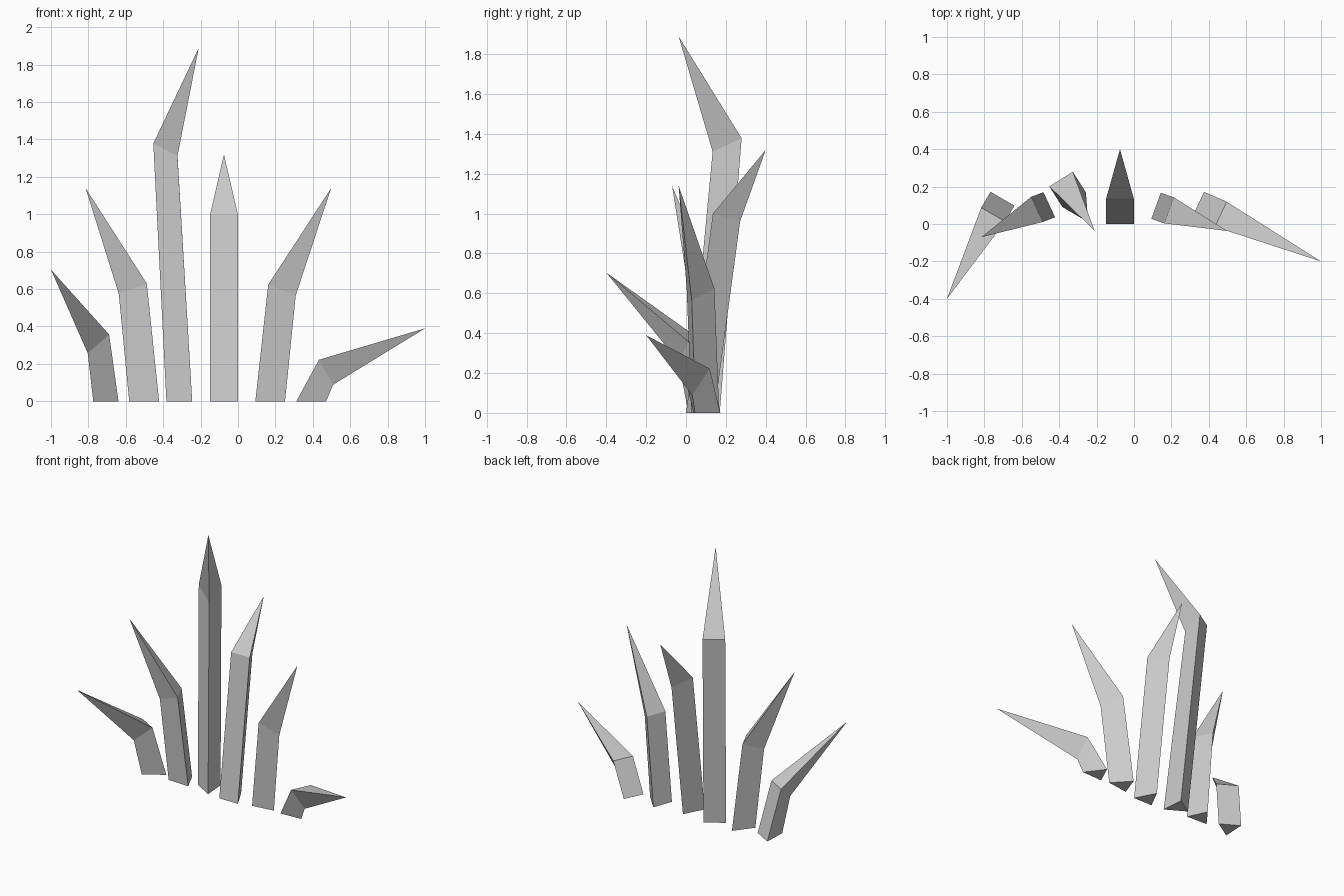
import bpy
from math import radians, sin, cos
from mathutils import Vector

if "Cube" in bpy.data.objects:
    bpy.data.objects.remove(bpy.data.objects["Cube"])

HALF_EDGE = 0.074   # half width of the triangular section's flat side
DEPTH = 0.142       # flat side to opposite corner


def triangle(mid, heading, pitch=0):
    """Triangle with its flat side centred on mid and its third corner along heading, tipped down by pitch."""
    t, p = radians(heading), radians(pitch)
    mid = Vector(mid)
    side = Vector((-sin(t), cos(t), 0)) * HALF_EDGE
    out = Vector((cos(t) * cos(p), sin(t) * cos(p), -sin(p))) * DEPTH
    return [mid - side, mid + out, mid + side]


def shard(name, base, heading, bend, pitch, tip):
    """Leaning triangular shaft that bends and tapers to a point."""
    verts = triangle((*base, 0), heading) + triangle(bend, heading, pitch) + [Vector(tip)]
    faces = [(2, 1, 0)]
    for i in range(3):
        j = (i + 1) % 3
        faces += [(i, j, j + 3, i + 3), (i + 3, j + 3, 6)]
    mesh = bpy.data.meshes.new(name)
    mesh.from_pydata(verts, [], faces)
    obj = bpy.data.objects.new(name, mesh)
    bpy.context.collection.objects.link(obj)


# Row of shards from left to right: base, heading, bend, pitch, tip
shard("outer_left_shard", (-0.703, 0.135), 240, (-0.753, 0.05, 0.357), 45, (-1.0, -0.4, 0.704))
shard("left_shard", (-0.453, 0.103), 205, (-0.519, 0.078, 0.63), 23, (-0.815, -0.07, 1.14))
shard("tall_shard", (-0.32, 0.13), 302, (-0.39, 0.24, 1.378), 28, (-0.21, -0.037, 1.89))
shard("middle_shard", (-0.075, 0.0), 90, (-0.075, 0.135, 1.0), 16, (-0.075, 0.4, 1.32))
shard("right_shard", (0.118, 0.097), -20, (0.187, 0.073, 0.624), 24.5, (0.498, -0.037, 1.14))
shard("outer_right_shard", (0.343, 0.105), -25, (0.464, 0.052, 0.222), 70, (1.0, -0.2, 0.39))
